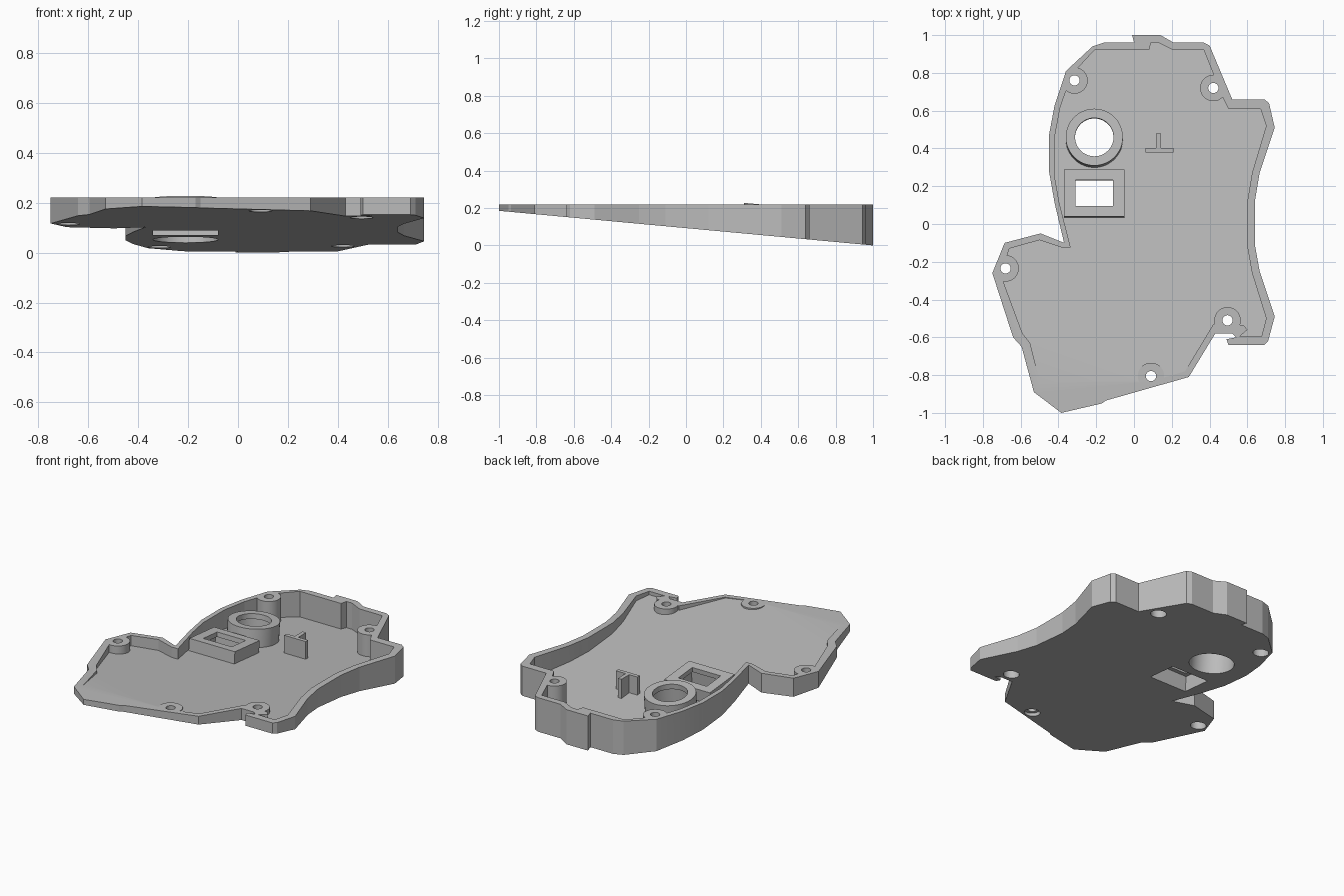
import bpy, bmesh, math
from mathutils import Matrix, Vector

SLOPE = 0.0925          # underside drop per unit of depth
RIM = 0.22              # rim height
FLOOR = 0.05            # floor thickness
TILT = Matrix.Rotation(-math.atan(SLOPE), 4, 'X')

if "Cube" in bpy.data.objects:
    bpy.data.objects.remove(bpy.data.objects["Cube"])

grey = bpy.data.materials.new("plain grey")
grey.use_nodes = True
grey.diffuse_color = (0.5, 0.5, 0.5, 1)
grey.node_tree.nodes["Principled BSDF"].inputs["Base Color"].default_value = grey.diffuse_color


def underside(y):
    return SLOPE * (1 - y)


def finish(name, bm):
    bmesh.ops.recalc_face_normals(bm, faces=bm.faces)
    mesh = bpy.data.meshes.new(name)
    bm.to_mesh(mesh)
    bm.free()
    mesh.materials.append(grey)
    obj = bpy.data.objects.new(name, mesh)
    bpy.context.collection.objects.link(obj)
    return obj


def prism(name, outline, lift, top):
    """Extrude an outline from the sloped plane up to a flat top."""
    bm = bmesh.new()
    low = [bm.verts.new((x, y, underside(y) + lift)) for x, y in outline]
    high = [bm.verts.new((x, y, top)) for x, y in outline]
    bm.faces.new(low)
    bm.faces.new(high)
    for i in range(len(low)):
        j = (i + 1) % len(low)
        bm.faces.new((low[i], low[j], high[j], high[i]))
    return finish(name, bm)


def cylinder(name, x, y, radius, z0, z1, tilted=False):
    """Upright, or square to the sloped floor with heights above it."""
    bm = bmesh.new()
    bmesh.ops.create_cone(bm, cap_ends=True, segments=48, radius1=radius, radius2=radius,
                          depth=z1 - z0, matrix=Matrix.Translation((0, 0, (z0 + z1) / 2)))
    place = Matrix.Translation((x, y, underside(y))) @ TILT if tilted else Matrix.Translation((x, y, 0))
    bm.transform(place)
    return finish(name, bm)


def block(name, x, y, wide, deep, z0, z1, tilted=False):
    bm = bmesh.new()
    bmesh.ops.create_cube(bm, size=1)
    bm.transform(Matrix.Translation((0, 0, (z0 + z1) / 2)) @ Matrix.Diagonal((wide, deep, z1 - z0, 1)))
    place = Matrix.Translation((x, y, underside(y))) @ TILT if tilted else Matrix.Translation((x, y, 0))
    bm.transform(place)
    return finish(name, bm)


def combine(target, tool, operation):
    mod = target.modifiers.new(tool.name, 'BOOLEAN')
    mod.operation = operation
    mod.solver = 'EXACT'
    mod.object = tool
    bpy.context.view_layer.objects.active = target
    bpy.ops.object.modifier_apply(modifier=mod.name)
    bpy.data.objects.remove(tool)


# Outer and inner wall outlines, clockwise from the back tab
outer = [(-.01, 1), (.14, 1), (.21, .96), (.37, .96), (.4, .945), (.52, .66), (.69, .66), (.715, .64),
         (.745, .51), (.665, .27), (.64, .12), (.64, -.11), (.665, -.25), (.745, -.49), (.71, -.62),
         (.69, -.64), (.5, -.64), (.49, -.61), (.54, -.6), (.52, -.58), (.43, -.58), (.29, -.81),
         (-.15, -.935), (-.17, -.95), (-.385, -1), (-.53, -.89), (-.595, -.65), (-.64, -.6),
         (-.75, -.26), (-.685, -.1), (-.495, -.05), (-.37, -.1), (-.42, .11), (-.45, .28),
         (-.45, .47), (-.42, .63), (-.36, .81), (-.22, .94), (-.16, .96), (0, .96)]
inner = [(.08, .92), (.09, .96), (.13, .96), (.21, .92), (.37, .92), (.47, .67), (.5, .61), (.67, .61),
         (.7, .52), (.625, .27), (.6, .12), (.6, -.12), (.625, -.26), (.7, -.5), (.675, -.595),
         (.56, -.595), (.6, -.56), (.58, -.535), (.42, -.53), (.27, -.78), (0, -.86), (-.38, -.95),
         (-.495, -.85), (-.55, -.63), (-.59, -.58), (-.705, -.27), (-.66, -.13), (-.5, -.085),
         (-.38, -.125), (-.335, -.125), (-.395, .11), (-.42, .25), (-.42, .46), (-.39, .62),
         (-.33, .79), (-.21, .92)]
screws = [(-.315, .76), (.42, .72), (-.68, -.235), (.495, -.51), (.09, -.805)]

shell = prism("tray_shell", outer, 0, RIM)
cavity = prism("cavity", inner, FLOOR, 0.3)

# Screw bosses and the T-shaped post are left standing in the cavity
for x, y in screws:
    combine(cavity, cylinder("boss", x, y, 0.07, -1, 1), 'DIFFERENCE')
combine(cavity, block("post_bar", .135, .39, .15, .025, -1, 1), 'DIFFERENCE')
combine(cavity, block("post_stem", .13, .435, .025, .09, -1, 1), 'DIFFERENCE')
combine(shell, cavity, 'DIFFERENCE')

# Round collar and square housing, both square to the sloped floor
ring_y, box_y = .445, .153
combine(shell, cylinder("collar", -.21, ring_y, .151, .02, .163, True), 'UNION')
combine(shell, block("housing", -.21, box_y, .32, .25, .02, .125, True), 'UNION')

# Through openings with wider recesses from below
combine(shell, cylinder("collar_hole", -.21, ring_y, .102, -.1, .3, True), 'DIFFERENCE')
combine(shell, cylinder("collar_recess", -.21, ring_y, .13, -.1, .13, True), 'DIFFERENCE')
combine(shell, block("housing_hole", -.21, box_y, .2, .14, -.1, .3, True), 'DIFFERENCE')
combine(shell, block("housing_recess", -.21, box_y, .26, .2, -.1, .095, True), 'DIFFERENCE')
for x, y in screws:
    combine(shell, cylinder("screw_hole", x, y, .027, -1, 1), 'DIFFERENCE')
    combine(shell, cylinder("screw_recess", x, y, .046, -1, .19), 'DIFFERENCE')

bpy.ops.object.select_all(action='DESELECT')
shell.select_set(True)
bpy.context.view_layer.objects.active = shell
bpy.ops.object.shade_smooth_by_angle(angle=math.radians(8))
